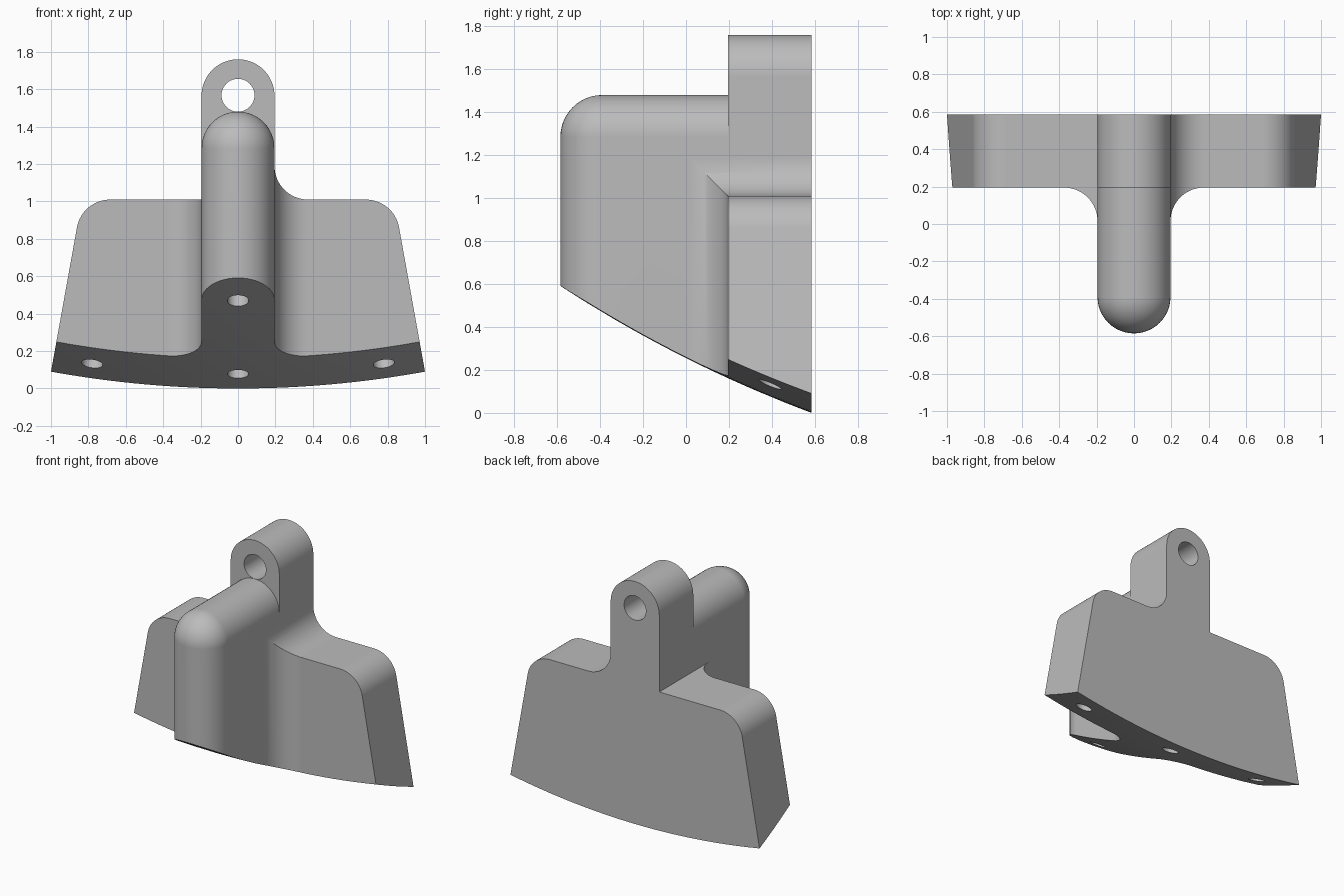
import bpy, bmesh
from math import sin, cos, pi, radians, sqrt, tan
from mathutils import Vector, Matrix

if "Cube" in bpy.data.objects:
    bpy.data.objects.remove(bpy.data.objects["Cube"])

grey = bpy.data.materials.new("plain grey")
grey.use_nodes = True
grey.diffuse_color = (0.5, 0.5, 0.5, 1)
grey.node_tree.nodes["Principled BSDF"].inputs["Base Color"].default_value = grey.diffuse_color

HALF = 0.195              # half width of rib and lug
FRONT, BACK = 0.195, 0.585  # depth range of the wings
TOP = 1.01                # height of the wings
FILLET = 0.18


def finish(name, bm):
    bmesh.ops.recalc_face_normals(bm, faces=bm.faces)
    mesh = bpy.data.meshes.new(name)
    bm.to_mesh(mesh)
    bm.free()
    mesh.materials.append(grey)
    ob = bpy.data.objects.new(name, mesh)
    bpy.context.scene.collection.objects.link(ob)
    return ob


def arc(cx, cy, r, start, end, n=16):
    steps = [radians(start + (end - start) * i / n) for i in range(n + 1)]
    return [(cx + r * cos(a), cy + r * sin(a)) for a in steps]


def prism(name, outline, low, high, upright=False):
    """Extrude an outline along z, or along y when it is an upright x-z outline."""
    bm = bmesh.new()
    verts = [bm.verts.new((u, low, v) if upright else (u, v, low)) for u, v in outline]
    face = bm.faces.new(verts)
    moved = bmesh.ops.extrude_face_region(bm, geom=[face])["geom"]
    shift = Vector((0, high - low, 0) if upright else (0, 0, high - low))
    bmesh.ops.translate(bm, vec=shift, verts=[g for g in moved if isinstance(g, bmesh.types.BMVert)])
    return finish(name, bm)


def combine(ob, other, operation):
    """Apply a boolean and discard the helper."""
    mod = ob.modifiers.new("join", "BOOLEAN")
    mod.operation, mod.object, mod.solver = operation, other, "EXACT"
    graph = bpy.context.evaluated_depsgraph_get()
    mesh = bpy.data.meshes.new_from_object(ob.evaluated_get(graph))
    ob.modifiers.clear()
    ob.data = mesh
    bpy.data.objects.remove(other)


def rod(name, centre, direction, radius, length):
    bm = bmesh.new()
    bmesh.ops.create_cone(bm, cap_ends=True, segments=40, radius1=radius, radius2=radius, depth=length)
    turn = Vector(direction).to_track_quat("Z", "Y").to_matrix().to_4x4()
    bmesh.ops.transform(bm, matrix=Matrix.Translation(centre) @ turn, verts=bm.verts)
    return finish(name, bm)


# Wings: front outline with sloping ends and one fillet up to the lug
slope = 10.2
corner = 1.016 - tan(radians(slope)) * TOP
round_x = corner - FILLET * tan(radians(45 - slope / 2))
round_z = TOP - FILLET
foot = 1.016 + 0.1 * tan(radians(slope))
right_end = arc(round_x, round_z, FILLET, slope, 90)
left_end = [(-x, z) for x, z in reversed(right_end)]
outline = [(foot, -0.1)] + right_end
outline += arc(HALF + FILLET, TOP + FILLET, FILLET, 270, 180)
outline += [(-0.15, TOP + FILLET), (-0.15, TOP)] + left_end + [(-foot, -0.1)]
body = prism("mounting_bracket", outline, -0.3, BACK, upright=True)

# Plan of the wings with fillets towards the rib
side = arc(HALF + FILLET, FRONT - FILLET, FILLET, 180, 90)
plan = side + [(1.2, FRONT), (1.2, 0.8), (-1.2, 0.8), (-1.2, FRONT)]
plan += [(-x, y) for x, y in reversed(side)]
combine(body, prism("wing_plan", plan, -0.5, 2), "INTERSECT")

# Lug with a round top
lug = arc(0, 1.565, HALF, 0, 180, 40) + [(-HALF, -0.1), (HALF, -0.1)]
combine(body, prism("lug", lug, FRONT, BACK, upright=True), "UNION")

# Rib with rounded nose and crest: hull of four balls
bm = bmesh.new()
for y in (-0.39, 0.3):
    for z in (-0.3, 1.285):
        bmesh.ops.create_uvsphere(bm, u_segments=48, v_segments=24, radius=HALF,
                                  matrix=Matrix.Translation((0, y, z)))
bmesh.ops.delete(bm, geom=list(bm.faces), context="FACES_ONLY")
bmesh.ops.delete(bm, geom=list(bm.edges), context="EDGES_FACES")
hull = bmesh.ops.convex_hull(bm, input=bm.verts)
bmesh.ops.delete(bm, geom=[v for v in bm.verts if not v.link_faces], context="VERTS")
bmesh.ops.dissolve_limit(bm, angle_limit=0.005, verts=bm.verts, edges=bm.edges)
combine(body, finish("rib", bm), "UNION")

# Underside shaped by a large ball
ball = Vector((0, 2.68, 5.6))
radius = sqrt(ball.z ** 2 + (ball.y - BACK) ** 2)


def underside(x, y):
    return ball.z - sqrt(radius ** 2 - x * x - (y - ball.y) ** 2)


bm = bmesh.new()
bmesh.ops.create_grid(bm, x_segments=32, y_segments=32, size=1.1)
for v in bm.verts:
    v.co.z = underside(v.co.x, v.co.y)
moved = bmesh.ops.extrude_face_region(bm, geom=list(bm.faces))["geom"]
for v in [g for g in moved if isinstance(g, bmesh.types.BMVert)]:
    v.co.z = -1
combine(body, finish("underside_cutter", bm), "DIFFERENCE")

# Lug hole and four blind holes square to the underside
combine(body, rod("lug_hole", (0, 0.4, 1.568), (0, 1, 0), 0.088, 1), "DIFFERENCE")
for x, y in ((0, -0.39), (0, 0.39), (-0.78, 0.39), (0.78, 0.39)):
    spot = Vector((x, y, underside(x, y)))
    combine(body, rod("blind_hole", spot, ball - spot, 0.057, 0.4), "DIFFERENCE")

# Smooth the rounded faces and keep the flat ones clean
bpy.ops.object.select_all(action="DESELECT")
body.select_set(True)
bpy.context.view_layer.objects.active = body
bpy.ops.object.shade_smooth_by_angle(angle=radians(30))
weighted = body.modifiers.new("clean_normals", "WEIGHTED_NORMAL")
weighted.keep_sharp = True
